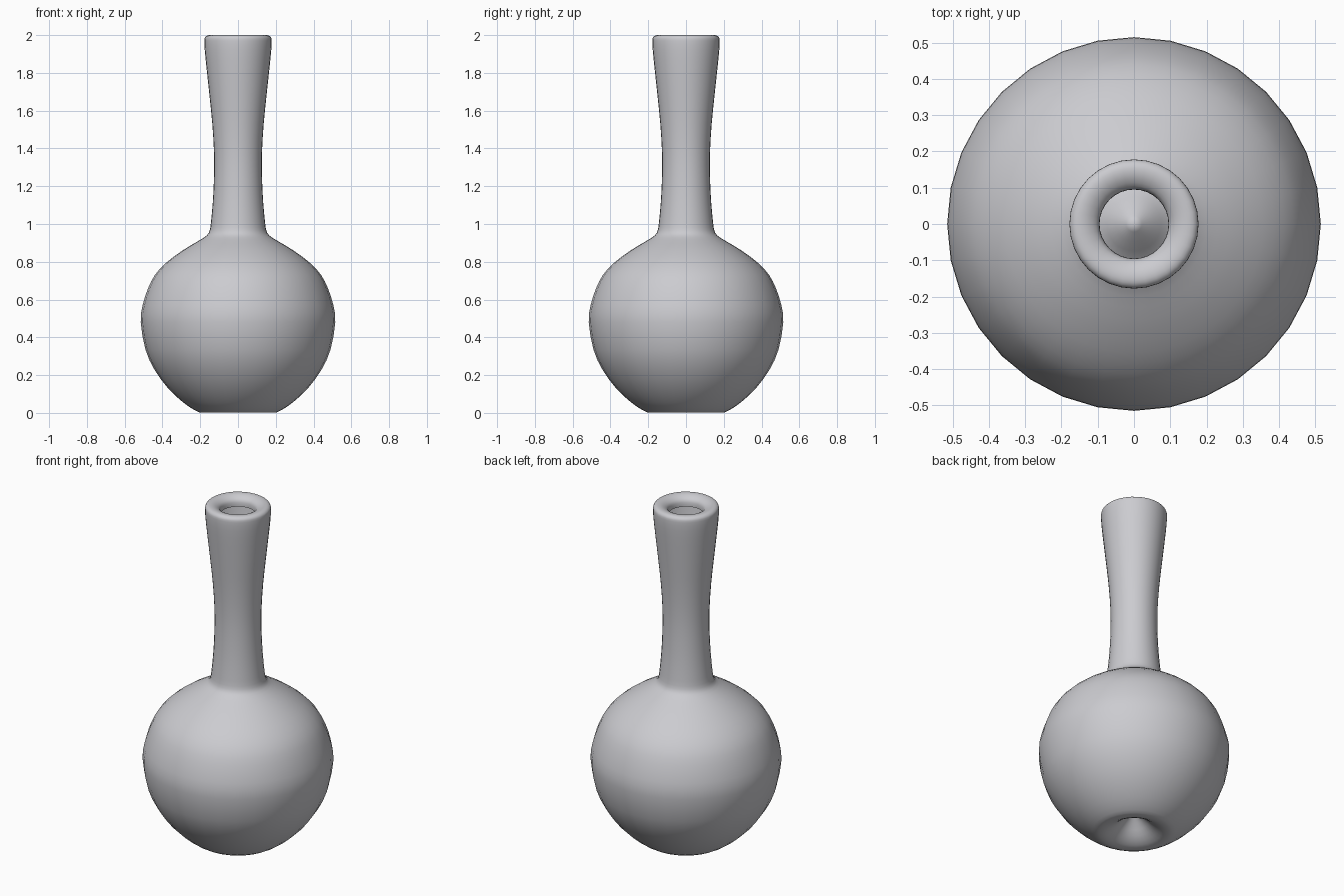
import bpy, bmesh, math

if "Cube" in bpy.data.objects:
    bpy.data.objects.remove(bpy.data.objects["Cube"])

SIDES = 32

# Half profile (radius, height): underside hollow, round body, neck, rolled lip
profile = [
    (0.0, 0.125), (0.05, 0.085), (0.10, 0.036), (0.15, 0.007), (0.19, 0.001),
    (0.225, 0.012), (0.29, 0.055), (0.37, 0.13), (0.44, 0.225), (0.49, 0.335),
    (0.515, 0.48), (0.505, 0.57), (0.476, 0.66), (0.44, 0.73), (0.386, 0.79),
    (0.325, 0.838), (0.265, 0.878), (0.20, 0.916), (0.165, 0.94), (0.150, 0.965),
    (0.143, 1.01), (0.133, 1.12), (0.127, 1.25), (0.127, 1.38), (0.136, 1.53),
    (0.151, 1.68), (0.166, 1.82), (0.176, 1.92), (0.178, 1.97), (0.175, 1.988),
    (0.163, 1.998), (0.145, 2.0), (0.125, 1.995), (0.105, 1.982), (0.096, 1.965),
    (0.095, 1.94),
]


def smooth_path(pts, steps=2):
    """Catmull-Rom refinement of the profile."""
    ext = [pts[0]] + pts + [pts[-1]]
    out = []
    for a, b, c, d in zip(ext, ext[1:], ext[2:], ext[3:]):
        for k in range(steps):
            t = k / steps
            out.append(tuple(
                0.5 * (2 * b[i] + (c[i] - a[i]) * t
                       + (2 * a[i] - 5 * b[i] + 4 * c[i] - d[i]) * t * t
                       + (3 * b[i] - a[i] - 3 * c[i] + d[i]) * t ** 3)
                for i in (0, 1)))
    return out + [pts[-1]]


# Vase: turn the profile around z
path = smooth_path(profile)
bm = bmesh.new()
tip = bm.verts.new((0, 0, path[0][1]))
rings = []
for r, z in path[1:]:
    rings.append([bm.verts.new((r * math.cos(2 * math.pi * i / SIDES),
                                r * math.sin(2 * math.pi * i / SIDES),
                                max(z, 0))) for i in range(SIDES)])
for i in range(SIDES):
    j = (i + 1) % SIDES
    bm.faces.new((tip, rings[0][j], rings[0][i]))
    for lo, hi in zip(rings, rings[1:]):
        bm.faces.new((lo[i], lo[j], hi[j], hi[i]))
for f in bm.faces:
    f.smooth = True

mesh = bpy.data.meshes.new("vase")
bm.to_mesh(mesh)
bm.free()
vase = bpy.data.objects.new("vase", mesh)
bpy.context.collection.objects.link(vase)

# Plain grey glaze
mat = bpy.data.materials.new("light_grey")
mat.diffuse_color = (0.6, 0.6, 0.63, 1)
mat.use_nodes = True
mat.node_tree.nodes["Principled BSDF"].inputs["Base Color"].default_value = mat.diffuse_color
mesh.materials.append(mat)
